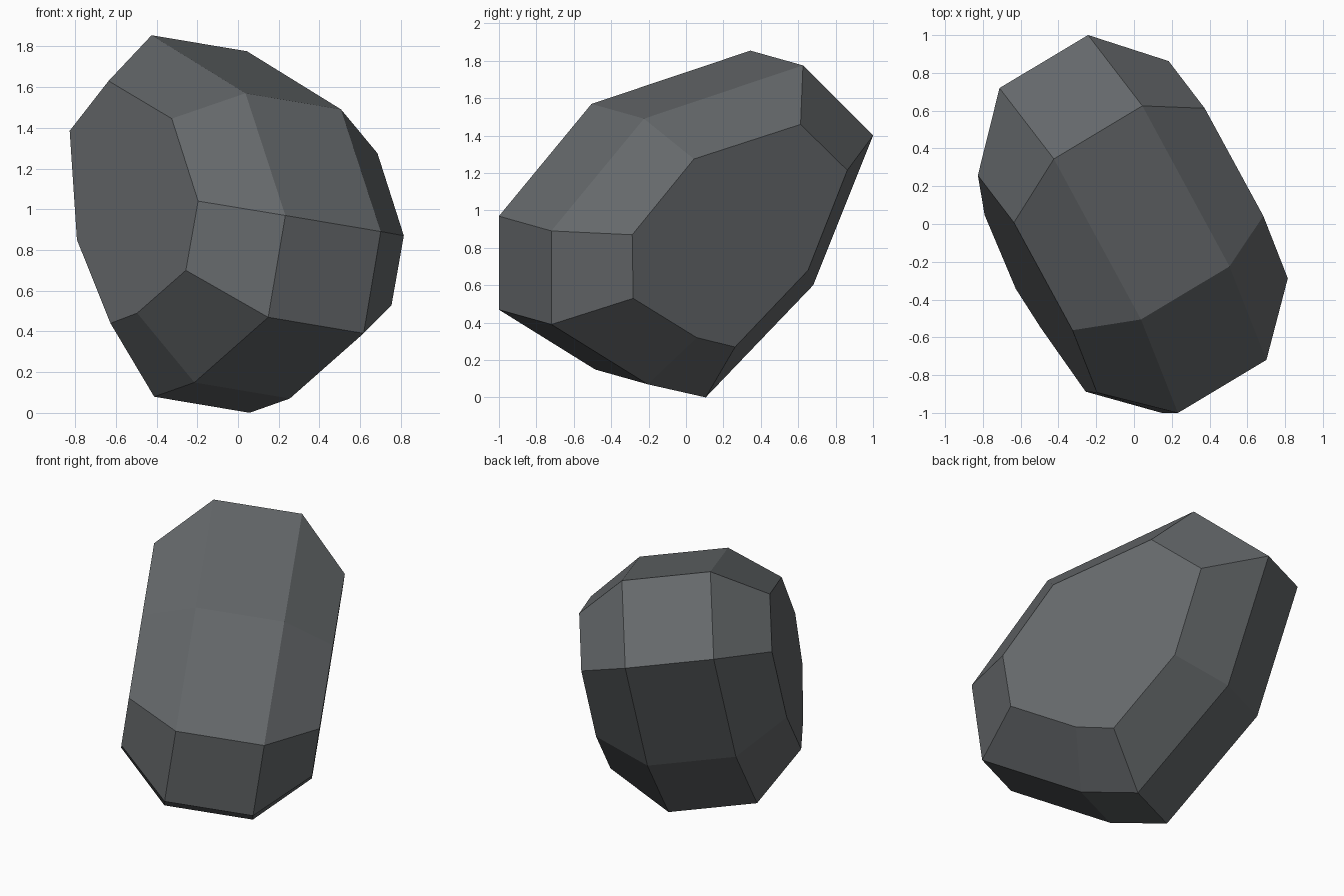
import bpy
import bmesh
from mathutils import Vector

cube = bpy.data.objects.get("Cube")
if cube:
    bpy.data.objects.remove(cube, do_unlink=True)

# Rock axis: the stone is a prism along this direction with chamfered ends
AXIS = Vector((1.01, 0.605, -0.17))
PLANE = -0.207
RIM_REACH = 0.232
CAP_REACH = 0.5

# Side outlines (y, z): widest girth, and the smaller end facet
GIRTH = [(0.485, 1.815), (-0.365, 1.53), (-0.86, 0.93), (-0.86, 0.43),
         (-0.345, 0.11), (-0.035, 0.04), (0.54, 0.64), (0.86, 1.44)]
FACET = [(0.31, 1.545), (-0.26, 1.36), (-0.59, 0.955), (-0.585, 0.615),
         (-0.245, 0.405), (-0.04, 0.355), (0.35, 0.765), (0.56, 1.30)]


def on_middle_plane(y, z):
    """Project a side outline point onto the plane across the rock axis."""
    x = (PLANE - AXIS.y * y - AXIS.z * z) / AXIS.x
    return Vector((x, y, z))


def add_ring(bm, outline, reach):
    return [bm.verts.new(on_middle_plane(y, z) + AXIS * reach)
            for y, z in outline]


def bridge(bm, ring_a, ring_b):
    count = len(ring_a)
    for i in range(count):
        j = (i + 1) % count
        bm.faces.new((ring_a[i], ring_a[j], ring_b[j], ring_b[i]))


def make_material(name, color):
    mat = bpy.data.materials.new(name)
    mat.use_nodes = True
    mat.diffuse_color = color
    shader = next(n for n in mat.node_tree.nodes if n.type == "BSDF_PRINCIPLED")
    shader.inputs["Base Color"].default_value = color
    shader.inputs["Roughness"].default_value = 0.9
    return mat


# Rock body: end facet, chamfer, girth, chamfer, end facet
bm = bmesh.new()
rings = [add_ring(bm, FACET, -CAP_REACH),
         add_ring(bm, GIRTH, -RIM_REACH),
         add_ring(bm, GIRTH, RIM_REACH),
         add_ring(bm, FACET, CAP_REACH)]
for first, second in zip(rings, rings[1:]):
    bridge(bm, first, second)
bm.faces.new(rings[0])
bm.faces.new(rings[-1])
bmesh.ops.recalc_face_normals(bm, faces=bm.faces)

mesh = bpy.data.meshes.new("rock")
bm.to_mesh(mesh)
bm.free()
mesh.materials.append(make_material("dark slate grey", (0.13, 0.14, 0.147, 1)))
rock = bpy.data.objects.new("rock", mesh)
bpy.context.collection.objects.link(rock)
